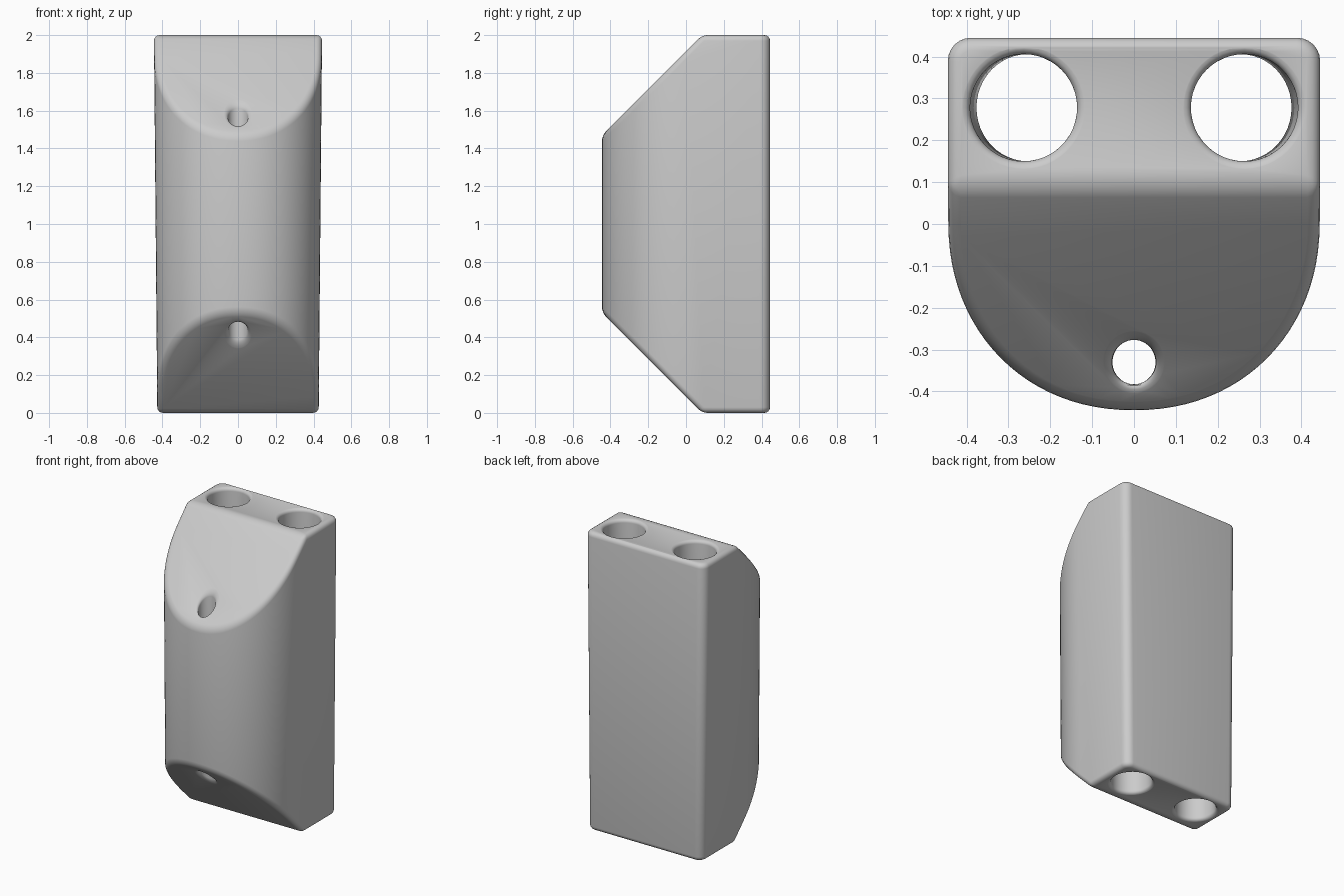
import bpy, bmesh, math

if "Cube" in bpy.data.objects:
    bpy.data.objects.remove(bpy.data.objects["Cube"])

W = 0.445      # half width and half depth
H = 2.0        # height

grey = bpy.data.materials.new("plain grey")
grey.diffuse_color = (0.6, 0.6, 0.6, 1)
grey.use_nodes = True
grey.node_tree.nodes["Principled BSDF"].inputs["Base Color"].default_value = grey.diffuse_color


def taper(bm):
    # slightly narrower towards the bottom
    for v in bm.verts:
        v.co.x *= 0.96 + 0.04 * v.co.z / H


def make_object(name, bm):
    bmesh.ops.recalc_face_normals(bm, faces=bm.faces)
    me = bpy.data.meshes.new(name)
    bm.to_mesh(me)
    bm.free()
    ob = bpy.data.objects.new(name, me)
    bpy.context.collection.objects.link(ob)
    me.materials.append(grey)
    return ob


def hole_cutter(name, x, y, r, top, slope, lip, n=48):
    # tube whose flared mouths follow the slope of the surface they open in
    prof = [(top + 0.2, r + lip), (top + 0.004, r + lip)]
    for i in range(6):
        a = math.radians(15 + 15 * i)
        prof.append((top - lip * math.sin(a), r + lip * (1 - math.sin(a))
                     if i == 5 else r + lip * (1 - math.cos(math.pi / 2 - a))))
    # rounded lip: quarter circle from the surface down into the bore
    prof = [prof[0], (top + 0.001, r + lip)] + [
        (top - lip * (1 - math.cos(t)), r + lip * (1 - math.sin(t)))
        for t in [math.radians(15 * k) for k in range(1, 7)]]
    rings = [(z, q, slope) for z, q in prof]
    rings += [(H - z, q, -slope) for z, q in reversed(prof)]
    bm = bmesh.new()
    loops = []
    for z, q, s in rings:
        loop = []
        for k in range(n):
            a = 2 * math.pi * k / n
            loop.append(bm.verts.new((x + q * math.cos(a), y + q * math.sin(a),
                                      z + s * q * math.sin(a))))
        loops.append(loop)
    for a, b in zip(loops, loops[1:]):
        for k in range(n):
            bm.faces.new((a[k], a[(k + 1) % n], b[(k + 1) % n], b[k]))
    bm.faces.new(loops[0])
    bm.faces.new(loops[-1])
    taper(bm)
    ob = make_object(name, bm)
    ob.hide_render = True
    ob.hide_set(True)
    return ob


# body outline: round front, flat back with rounded corners
pts = []
for k in range(49):
    a = math.pi + math.pi * k / 48
    c, s = math.cos(a), math.sin(a)
    e = 2 / 2.12
    pts.append((math.copysign(W * abs(c) ** e, c), -W * abs(s) ** e))
cr = 0.055
for cx, start in ((W - cr, 0), (cr - W, 90)):
    for k in range(7):
        a = math.radians(start + 15 * k)
        pts.append((cx + cr * math.cos(a), W - cr + cr * math.sin(a)))

bm = bmesh.new()
base = bm.faces.new([bm.verts.new((x, y, 0)) for x, y in pts])
ext = bmesh.ops.extrude_face_region(bm, geom=[base])
for v in ext["geom"]:
    if isinstance(v, bmesh.types.BMVert):
        v.co.z = H

# sloping cuts at the top and bottom of the front
for z, nz in ((H, 1), (0, -1)):
    cut = bmesh.ops.bisect_plane(
        bm, geom=bm.verts[:] + bm.edges[:] + bm.faces[:], dist=1e-5,
        plane_co=(0, 0.085, z), plane_no=(0, -1, nz), clear_outer=True)
    edges = [g for g in cut["geom_cut"] if isinstance(g, bmesh.types.BMEdge)]
    bmesh.ops.contextual_create(bm, geom=edges)
taper(bm)
body = make_object("bracket_body", bm)

# rounded outer edges
bev = body.modifiers.new("soft edges", "BEVEL")
bev.width = 0.03
bev.segments = 4
bev.limit_method = 'ANGLE'
bev.angle_limit = math.radians(28)

# two large holes at the back, one small hole at the front
cutters = [hole_cutter("left_hole_cutter", -0.264, 0.278, 0.128, H, 0, 0.022),
           hole_cutter("right_hole_cutter", 0.264, 0.278, 0.128, H, 0, 0.022),
           hole_cutter("front_hole_cutter", 0, -0.33, 0.053,
                       H - (0.085 + 0.33), 1, 0.025)]
for c in cutters:
    m = body.modifiers.new(c.name, "BOOLEAN")
    m.operation = 'DIFFERENCE'
    m.solver = 'EXACT'
    m.object = c

# bake the modifiers, drop the cutters, then smooth by angle
bpy.context.view_layer.update()
dg = bpy.context.evaluated_depsgraph_get()
mesh = bpy.data.meshes.new_from_object(body.evaluated_get(dg))
body.modifiers.clear()
body.data = mesh
for c in cutters:
    bpy.data.objects.remove(c)
bpy.ops.object.select_all(action='DESELECT')
body.select_set(True)
bpy.context.view_layer.objects.active = body
bpy.ops.object.shade_smooth_by_angle(angle=math.radians(35))
